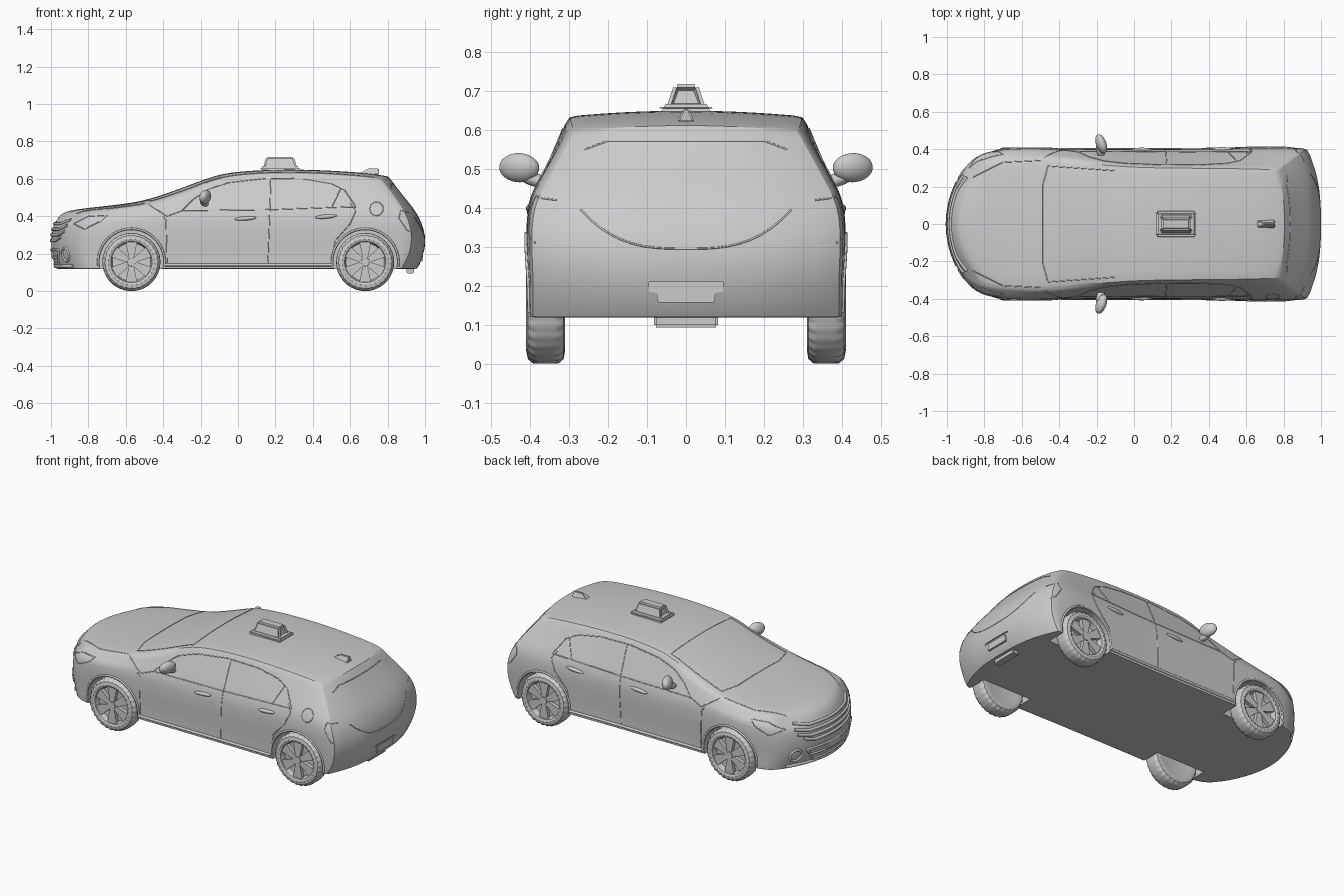
import bpy, bmesh, math
from mathutils import Vector, Matrix
from mathutils.bvhtree import BVHTree

if "Cube" in bpy.data.objects:
    bpy.data.objects.remove(bpy.data.objects["Cube"])


def add_object(name, bm, loc=(0, 0, 0), angle=35):
    bmesh.ops.recalc_face_normals(bm, faces=bm.faces)
    me = bpy.data.meshes.new(name)
    bm.to_mesh(me)
    bm.free()
    ob = bpy.data.objects.new(name, me)
    ob.location = loc
    bpy.context.collection.objects.link(ob)
    smooth(ob, angle)
    return ob


def smooth(ob, angle=35):
    bpy.ops.object.select_all(action='DESELECT')
    ob.select_set(True)
    bpy.context.view_layer.objects.active = ob
    bpy.ops.object.shade_smooth_by_angle(angle=math.radians(angle))


# Body stations: x low, x high, side width, shoulder z, top edge width, top edge z, centre z
ST = [(-1, -1, .335, .34, .30, .402, .418), (-.80, -.82, .388, .37, .33, .428, .439),
      (-.66, -.66, .406, .385, .345, .448, .459), (-.50, -.50, .405, .395, .355, .468, .482),
      (-.36, -.36, .402, .40, .35, .508, .53), (-.22, -.22, .402, .40, .33, .563, .582),
      (-.09, -.09, .402, .40, .314, .612, .63), (.06, .06, .402, .405, .307, .63, .644),
      (.25, .25, .402, .405, .304, .637, .652), (.45, .45, .405, .41, .303, .632, .647),
      (.64, .62, .410, .415, .300, .62, .637), (.82, .72, .412, .415, .297, .611, .628),
      (1, 1, .402, .40, .292, .598, .613)]
NOSE = [-.975, -1.0, -1.005, -.995, -.985, -.972, -.95]
TAIL = [.96, 1.0, 1.005, .97, .92, .865, .805]
N, K, M = len(ST) - 1, 6, 3
ZB = .118


def body_point(i, j, k):
    x0, x1, ws, zs, we, ze, zt = ST[i]
    f, up = j / M, max(0, k - 3) / 3
    if k < 3:
        z, w = ZB + (zs - ZB) * (0, .3, .65)[k], ws - (.004, .006, 0)[k]
    else:
        z, w = zs + (ze - zs) * up, ws - .003 + (we - ws) * up
    if k == K:
        z += (zt - ze) * (1 - f * f)
    x = x0 + (x1 - x0) * up
    if i == 0:
        x = NOSE[k] + .115 * f * f
    elif i == 1:
        x += .05 * (f * f - 1)
    elif i == N:
        x = TAIL[k] - .085 * abs(f) ** 3 * (1 - .09 * k)
    return x, f * w, z


# Body shell: box lattice surface mapped to the car shape
bm = bmesh.new()
V = {}


def quad(*keys):
    for key in keys:
        if key not in V:
            V[key] = bm.verts.new(body_point(*key))
    bm.faces.new([V[key] for key in keys])


for i in range(N):
    for j in range(-M, M):
        for k in (0, K):
            quad((i, j, k), (i + 1, j, k), (i + 1, j + 1, k), (i, j + 1, k))
    for k in range(K):
        for j in (-M, M):
            quad((i, j, k), (i + 1, j, k), (i + 1, j, k + 1), (i, j, k + 1))
for j in range(-M, M):
    for k in range(K):
        for i in (0, N):
            quad((i, j, k), (i, j + 1, k), (i, j + 1, k + 1), (i, j, k + 1))
crease = bm.edges.layers.float.new('crease_edge')
key_of = {v: key for key, v in V.items()}
for e in bm.edges:
    a, b = (key_of[v] for v in e.verts)
    if a[2] == b[2] == 0 and any(a[n] == b[n] and a[n] in ends for n, ends in ((0, (0, N)), (1, (-M, M)))):
        e[crease] = .9
    if a[2] == b[2] == K and a[0] == b[0] == N:
        e[crease] = .6
    if a[2] == b[2] == K and a[1] == b[1] and abs(a[1]) == M and min(a[0], b[0]) >= 5:
        e[crease] = .45
    if a[0] == b[0] == N and a[1] == b[1] and abs(a[1]) == M:
        e[crease] = .45
body = add_object('car_body', bm)
sub = body.modifiers.new('smooth', 'SUBSURF')
sub.levels = sub.render_levels = 2
dg = bpy.context.evaluated_depsgraph_get()
skin = BVHTree.FromObject(body, dg)

# Wheel wells and rear plate recess
WHEELS = (-.57, .68)
cutters = []
for x in WHEELS:
    for s in (-1, 1):
        bpy.ops.mesh.primitive_cylinder_add(vertices=64, radius=.17, depth=.24, location=(x, s * .40, .155),
                                            rotation=(math.pi / 2, 0, 0))
        cutters.append(bpy.context.object)
bpy.ops.mesh.primitive_cube_add(size=1, location=(1.035, 0, .18), scale=(.1, .19, .06))
cutters.append(bpy.context.object)
for c in cutters:
    c.hide_render = True
    mod = body.modifiers.new('cut', 'BOOLEAN')
    mod.object, mod.operation, mod.solver = c, 'DIFFERENCE', 'EXACT'
dg = bpy.context.evaluated_depsgraph_get()
baked = bpy.data.meshes.new_from_object(body.evaluated_get(dg))
body.modifiers.clear()
body.data = baked
for c in cutters:
    bpy.data.objects.remove(c)
smooth(body, 30)


def project(view, a, b):
    o, d = {'L': ((a, -1, b), (0, 1, 0)), 'R': ((a, 1, b), (0, -1, 0)), 'F': ((-2, a, b), (1, 0, 0)),
            'B': ((2, a, b), (-1, 0, 0)), 'T': ((a, b, 2), (0, 0, -1))}[view]
    return skin.ray_cast(Vector(o), Vector(d))[0]


def seam(name, lines, views, r=.0025):
    """Thin strips following 2D lines projected onto the body."""
    cu = bpy.data.curves.new(name, 'CURVE')
    cu.dimensions, cu.bevel_depth, cu.bevel_resolution, cu.use_fill_caps = '3D', r, 2, True
    for view in views:
        for line in lines:
            pts = []
            for p, q in zip(line, line[1:]):
                n = math.ceil(math.dist(p, q) / .02)
                pts += [project(view, p[0] + (q[0] - p[0]) * t / n, p[1] + (q[1] - p[1]) * t / n) for t in range(n)]
            pts = [p for p in pts + [project(view, *line[-1])] if p]
            sp = cu.splines.new('POLY')
            sp.points.add(len(pts) - 1)
            for sp_pt, p in zip(sp.points, pts):
                sp_pt.co = (*p, 1)
    ob = bpy.data.objects.new(name, cu)
    bpy.context.collection.objects.link(ob)


def ring(cx, cz, rx, rz, a0=0, a1=360, n=24):
    return [(cx + rx * math.cos(math.radians(a0 + (a1 - a0) * t / n)),
             cz + rz * math.sin(math.radians(a0 + (a1 - a0) * t / n))) for t in range(n + 1)]


# Seams and trim
seam('door_seams', [[(-.38, .15), (-.385, .38), (-.40, .40)], [(.16, .15), (.17, .42), (.175, .60)],
                    [(.50, .16), (.52, .27), (.60, .36), (.63, .43), (.60, .47)]], 'LR')
seam('side_window_frames', [[(-.48, .465), (-.38, .40), (-.30, .43), (-.24, .49), (-.16, .545), (-.05, .58),
                             (.15, .603), (.35, .60), (.50, .575), (.57, .54), (.63, .45)],
                            [(-.30, .43), (.16, .435), (.60, .45), (.63, .45)], [(.50, .445), (.55, .55)]], 'LR')
seam('fuel_cap', [ring(.74, .44, .036, .036)], 'L')
seam('sills', [[(-.39, .14), (.50, .14)]], 'LR', .008)
seam('wheel_arch_lips', [ring(x, .155, .178, .178, -8, 188) for x in WHEELS], 'LR', .006)
seam('windshield_seams', [[(-.46, -.31), (-.49, -.2), (-.49, .2), (-.46, .31), (-.1, .285), (-.1, -.285), (-.46, -.31)]], 'T')
seam('hood_seams', [[(-.50, s * .34), (-.70, s * .33), (-.86, s * .25)] for s in (-1, 1)], 'T')
seam('headlight_outlines', [[(-.88, .36), (-.82, .33), (-.73, .375), (-.70, .405), (-.80, .40), (-.88, .36)]], 'LR')
seam('tail_lamp_outlines', [[(.93, .31), (.90, .33), (.86, .39), (.87, .43), (.91, .42)]], 'LR')
bow = [(-.27 + .54 * t / 20, .295 + .1 * abs(t / 10 - 1) ** 3) for t in range(21)]
seam('hatch_seams', [bow, [(-.26, .55), (-.2, .572), (.2, .572), (.26, .55)]], 'B')
seam('grille_bars', [[(-w, z + .02), (-w * .7, z), (w * .7, z), (w, z + .02)]
                     for w, z in ((.22, .27), (.25, .30), (.26, .33), (.25, .36))], 'F', .009)
seam('lower_grille', [[(-.15, .145), (.15, .145)], [(-.17, .18), (.17, .18)],
                      [(-.15, .145), (-.2, .22), (.2, .22), (.15, .145)]], 'F', .007)
seam('fog_lamp_rings', [ring(s * .26, .195, .03, .035) for s in (-1, 1)], 'F', .007)
seam('front_bumper_lip', [[(-.30, .132), (.30, .132)]], 'F', .01)


def block(name, loc, size, top=(1, 1), bevel=.006, recess=False):
    """Bevelled box with a scaled top, optionally with sunken end panels."""
    bm = bmesh.new()
    bmesh.ops.create_cube(bm, size=1)
    for v in bm.verts:
        sx, sy = top if v.co.z > 0 else (1, 1)
        v.co = (v.co.x * size[0] * sx, v.co.y * size[1] * sy, v.co.z * size[2])
    bmesh.ops.bevel(bm, geom=bm.edges[:], offset=bevel, segments=2, affect='EDGES')
    if recess:
        bm.normal_update()
        big = [f for f in bm.faces if abs(f.normal.x) > .8 and f.calc_area() > .0008]
        bmesh.ops.inset_individual(bm, faces=big, thickness=.007, depth=-.012)
    return add_object(name, bm, loc)


# Roof sign, roof fin, tow step, number plates
block('roof_sign_base', (.225, 0, .657), (.22, .145, .02), (.95, .85), .009)
block('roof_sign', (.225, 0, .688), (.18, .10, .06), (.84, .6), .009, True)
fin = block('roof_fin', (.70, 0, .638), (.11, .045, .034), (.55, .3), .004)
for v in fin.data.vertices:
    if v.co.z > 0:
        v.co.x += .022
block('tow_step', (.92, 0, .11), (.04, .165, .034))
block('rear_plate', (.984, 0, .18), (.012, .15, .045), bevel=.003)
block('front_plate', (-.995, 0, .20), (.012, .14, .04), bevel=.003)


def ellipsoid(name, loc, radii, rot=(0, 0, 0)):
    bm = bmesh.new()
    bmesh.ops.create_uvsphere(bm, u_segments=24, v_segments=14, radius=1, matrix=Matrix.Diagonal((*radii, 1)))
    ob = add_object(name, bm, loc, 60)
    ob.rotation_euler = rot
    return ob


# Mirrors and door handles
for s, side in ((-1, 'right'), (1, 'left')):
    ellipsoid(side + '_mirror_housing', (-.175, s * .428, .503), (.027, .054, .038), (0, .25, s * .35))
    ellipsoid(side + '_mirror_arm', (-.18, s * .395, .475), (.022, .045, .018), (s * .35, 0, s * .2))
    for n, x in enumerate((.04, .47)):
        p = project('L' if s < 0 else 'R', x, .388 + .01 * n)
        ellipsoid(f'{side}_door_handle_{n + 1}', p, (.058, .012, .011), (0, -.08, 0))

# Wheels: lathed tyre with notched shoulders, dished rim, six spokes and a hub
PROFILE = [(-.045, 0), (-.045, .10), (-.05, .12), (-.046, .143), (-.034, .154), (-.02, .155), (.02, .155),
           (.034, .154), (.046, .143), (.05, .122), (.045, .11), (.038, .108), (.012, .102), (.008, 0)]
SEG = 120
bm = bmesh.new()
rows = []
for t, r in PROFILE:
    row = []
    for s in range(SEG):
        a = 2 * math.pi * s / SEG
        rr = r * (.975 if .14 < r < .155 and s % 4 > 1 else 1)
        row.append(bm.verts.new((rr * math.cos(a), -t, rr * math.sin(a))))
    rows.append(row)
for r0, r1 in zip(rows, rows[1:]):
    for s in range(SEG):
        bm.faces.new((r0[s], r0[(s + 1) % SEG], r1[(s + 1) % SEG], r1[s]))
bmesh.ops.remove_doubles(bm, verts=bm.verts[:], dist=1e-5)
for n in range(6):
    spin = Matrix.Rotation(n * math.pi / 3 + math.pi / 6, 4, 'Y')
    for v in bmesh.ops.create_cube(bm, size=1)['verts']:
        wide = .062 if v.co.x > 0 else .026
        v.co = spin @ Vector((.063 + v.co.x * .088, -.027 + v.co.y * .022, v.co.z * wide))
bmesh.ops.create_cone(bm, cap_ends=True, segments=24, radius1=.03, radius2=.022, depth=.036,
                      matrix=Matrix.Translation((0, -.024, 0)) @ Matrix.Rotation(math.pi / 2, 4, 'X'))
first = add_object('wheel', bm, (WHEELS[0], -.36, .155), 30)
for x, s in ((WHEELS[1], -1), (WHEELS[0], 1), (WHEELS[1], 1)):
    w = first.copy()
    w.location = (x, s * .36, .155)
    w.rotation_euler.z = math.pi if s > 0 else 0
    bpy.context.collection.objects.link(w)
